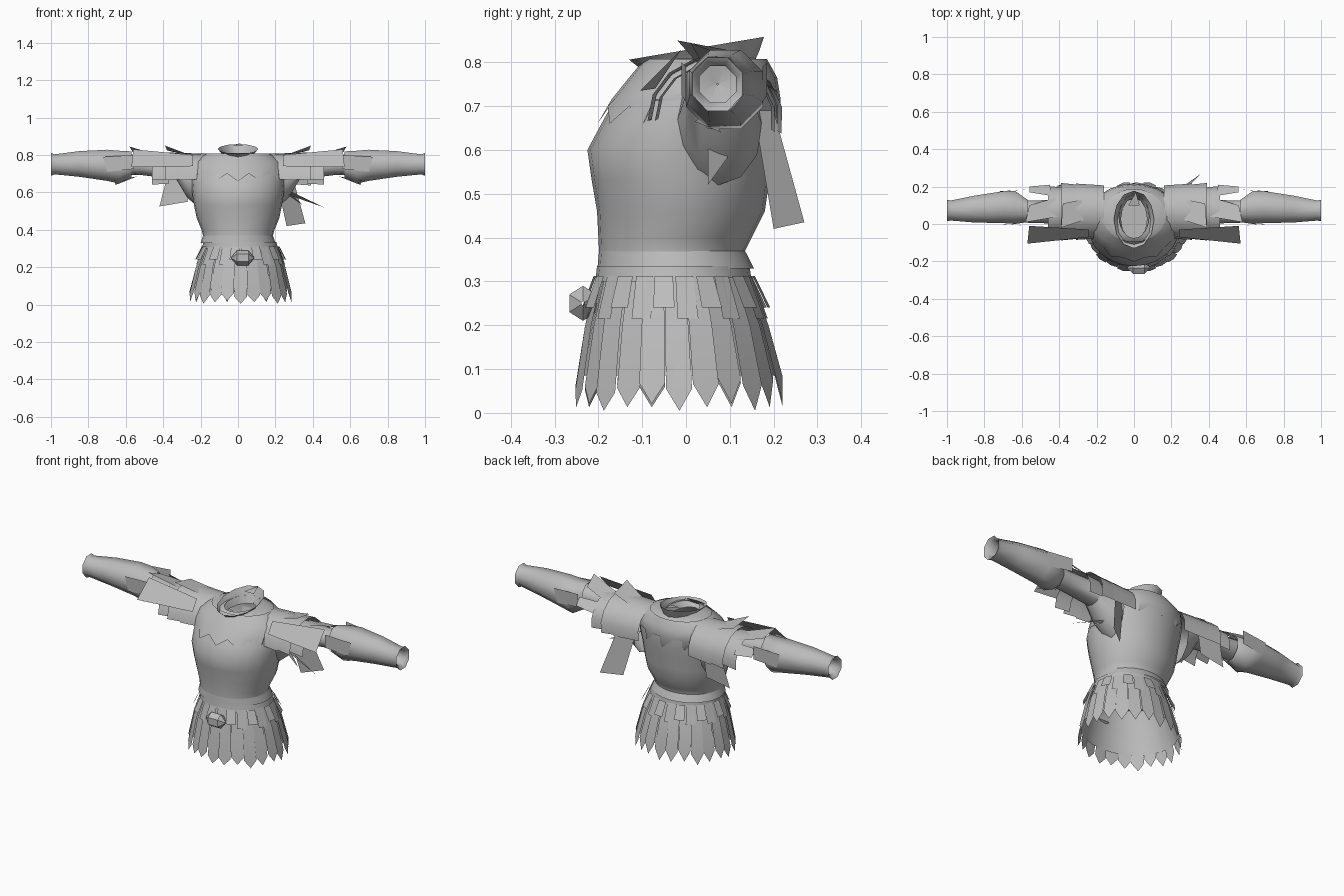
import bpy, bmesh, math
from math import sin, cos, pi

cube = bpy.data.objects.get("Cube")
if cube:
    bpy.data.objects.remove(cube, do_unlink=True)

steel = bpy.data.materials.new("grey steel")
steel.use_nodes = True
GREY = (0.5, 0.5, 0.5, 1)
steel.diffuse_color = GREY
steel.node_tree.nodes["Principled BSDF"].inputs["Base Color"].default_value = GREY


def make(name, verts, faces, angle=40):
    """Mesh object in the one material, smooth below the given edge angle."""
    bm = bmesh.new()
    vs = [bm.verts.new(v) for v in verts]
    for f in faces:
        bm.faces.new([vs[i] for i in f])
    bmesh.ops.recalc_face_normals(bm, faces=bm.faces)
    me = bpy.data.meshes.new(name)
    bm.to_mesh(me)
    bm.free()
    me.materials.append(steel)
    ob = bpy.data.objects.new(name, me)
    bpy.context.collection.objects.link(ob)
    bpy.ops.object.select_all(action='DESELECT')
    ob.select_set(True)
    bpy.context.view_layer.objects.active = ob
    bpy.ops.object.shade_smooth_by_angle(angle=math.radians(angle))
    return ob


def loft(name, rings, closed=True, **kw):
    """Skin a list of rings that share one point count."""
    n = len(rings[0])
    faces = []
    for r in range(len(rings) - 1):
        for i in range(n if closed else n - 1):
            j = (i + 1) % n
            faces.append((r * n + i, r * n + j, (r + 1) * n + j, (r + 1) * n + i))
    return make(name, [p for ring in rings for p in ring], faces, **kw)


def level(z, rx, front, back, n=24, cx=0.0, zig=0.0, tilt=0.0):
    """Level oval from half width and front and back y; zig makes inward teeth."""
    cy, ry = (front + back) / 2, (back - front) / 2
    ring = []
    for i in range(n):
        a, tooth = 2 * pi * i / n, zig * (i % 2)
        k = 1 - 2 * tooth
        ring.append((cx + k * rx * cos(a), cy + k * ry * sin(a),
                     z + tooth + tilt * sin(a)))
    return ring


def around_x(x, y, z, ry, rz, n=10, start=0.0, sweep=2 * pi):
    """Ring or arc about the arm axis, measured from straight up."""
    step = sweep / (n if sweep > 6 else n - 1)
    return [(x, y + ry * sin(start + i * step), z + rz * cos(start + i * step))
            for i in range(n)]


def plate(name, pts):
    return make(name, pts, [tuple(range(len(pts)))])


# Breastplate
loft("breastplate", [level(*r) for r in (
    (0.30, 0.19, -0.20, 0.14), (0.36, 0.185, -0.198, 0.13),
    (0.40, 0.195, -0.20, 0.15), (0.46, 0.22, -0.203, 0.18),
    (0.53, 0.235, -0.215, 0.19), (0.60, 0.245, -0.225, 0.20),
    (0.66, 0.25, -0.193, 0.208), (0.71, 0.25, -0.165, 0.21),
    (0.76, 0.245, -0.125, 0.205), (0.80, 0.18, -0.09, 0.18),
    (0.81, 0.08, -0.075, 0.155))])

# Yoke with a toothed lower edge
loft("shoulder_yoke", [level(0.66, 0.245, -0.202, 0.215, zig=0.04),
                       level(0.715, 0.25, -0.17, 0.216),
                       level(0.765, 0.24, -0.13, 0.208),
                       level(0.807, 0.17, -0.095, 0.185)])

# Flared collar, lower at the throat
loft("collar", [level(0.77, 0.07, -0.085, 0.14, 12),
                level(0.805, 0.085, -0.11, 0.165, 12, tilt=0.015),
                level(0.832, 0.108, -0.13, 0.178, 12, tilt=0.026)])
plate("collar_point", [(-0.03, 0.10, 0.85), (0.03, 0.10, 0.85), (0.01, 0.17, 0.862)])

# Waist lip, belt and closed inside
loft("waist_lip", [level(0.375, 0.185, -0.198, 0.132),
                   level(0.33, 0.2, -0.202, 0.155)])
loft("belt", [level(0.335, 0.195, -0.203, 0.145, cx=0.01),
              level(0.30, 0.202, -0.207, 0.15, cx=0.012)])
plate("waist_floor", level(0.31, 0.19, -0.2, 0.14))

# Faceted belt buckle
buckle = [around_x(0.025 + dx, -0.235, 0.25, r * 0.9, r, 6)
          for dx, r in ((-0.06, 0.005), (-0.03, 0.04), (0.03, 0.04), (0.06, 0.005))]
loft("buckle", buckle, angle=10)


def skirt_point(a, t, z, out=0.0):
    """Point on the flaring skirt; t runs from waist to hem."""
    rx, ry = 0.195 + 0.08 * t + out, 0.172 + 0.066 * t + out
    return (0.014 + rx * cos(a), -0.027 + 0.012 * t + ry * sin(a), z)


# Skirt lining
STRIPS = 24
loft("skirt_lining", [[skirt_point(2 * pi * i / STRIPS, t, z, -0.006)
                       for i in range(STRIPS)]
                      for t, z in ((0, 0.31), (0.5, 0.2), (0.9, 0.085))])

# Long pointed strips under short square tabs
for i in range(STRIPS):
    a, w = 2 * pi * i / STRIPS, 0.128
    out = 0.006 * (i % 2)
    tip = 0.005 + 0.008 * ((i * 7) % 3)
    hem = tip + 0.05 + 0.012 * sin(a)
    top, mid = 0.31, 0.2
    pts = [skirt_point(a - w, 0, top, out), skirt_point(a + w, 0, top, out),
           skirt_point(a + w, 0.5, mid, out), skirt_point(a + w, 0.92, hem, out),
           skirt_point(a, 1, tip, out),
           skirt_point(a - w, 0.92, hem, out), skirt_point(a - w, 0.5, mid, out)]
    make("skirt_strip", pts, [(0, 1, 2, 6), (6, 2, 3, 5), (5, 3, 4)])
    b, w = a + pi / STRIPS, 0.115
    low = 0.215 + 0.025 * (i % 2)
    plate("skirt_tab", [skirt_point(b - w, 0, 0.312, 0.006 + out),
                        skirt_point(b + w, 0, 0.312, 0.006 + out),
                        skirt_point(b + w, 0.38, low, 0.012 + out),
                        skirt_point(b - w, 0.38, low, 0.012 + out)])

for side, s in (("left", 1), ("right", -1)):
    # Sleeve with a wide gusset into the armpit
    loft(side + "_sleeve", [around_x(s * x, y, z, ry, rz, 12) for x, y, z, ry, rz in (
        (0.21, 0.075, 0.655, 0.10, 0.135), (0.27, 0.075, 0.68, 0.09, 0.11),
        (0.33, 0.07, 0.73, 0.07, 0.06), (0.52, 0.065, 0.745, 0.06, 0.052),
        (0.66, 0.07, 0.75, 0.06, 0.06))])

    # Forearm guard with a turned-in, closed wrist
    loft(side + "_forearm_guard", [around_x(s * x, y, z, ry, rz, 8, pi / 8)
         for x, y, z, ry, rz in (
        (0.57, 0.07, 0.75, 0.065, 0.075), (0.635, 0.088, 0.735, 0.095, 0.095),
        (0.70, 0.09, 0.745, 0.092, 0.09), (0.85, 0.08, 0.752, 0.078, 0.074),
        (0.98, 0.072, 0.75, 0.058, 0.058), (1.0, 0.072, 0.75, 0.062, 0.066),
        (0.985, 0.072, 0.75, 0.045, 0.045), (0.92, 0.072, 0.75, 0.045, 0.045),
        (0.91, 0.072, 0.75, 0.002, 0.002))], angle=50)
    # Pointed elbow wings
    for y, h in ((0.0, -0.01), (0.175, 0.185)):
        plate(side + "_elbow_wing", [(s * 0.56, h, 0.80), (s * 0.72, y, 0.79),
                                     (s * 0.70, y, 0.71), (s * 0.56, h, 0.725)])
    plate(side + "_elbow_point", [(s * 0.54, 0.05, 0.685), (s * 0.66, 0.02, 0.665),
                                  (s * 0.655, 0.08, 0.64)])

    # Overlapping shoulder bands, open underneath
    for x0, x1, r0, r1 in ((0.16, 0.31, 0.142, 0.152), (0.29, 0.39, 0.145, 0.155),
                           (0.37, 0.46, 0.13, 0.138)):
        loft(side + "_shoulder_band",
             [around_x(s * x0, 0.067, 0.675, r0, r0 - 0.01, 9, -1.6, 3.4),
              around_x(s * x1, 0.067, 0.67, r1, r1 - 0.01, 9, -1.6, 3.4)], closed=False)

    # Sloping front flap and small raised shards
    plate(side + "_front_flap", [(s * 0.24, -0.03, 0.80), (s * 0.56, -0.01, 0.83),
                                 (s * 0.57, -0.105, 0.735), (s * 0.24, -0.07, 0.74)])
    plate(side + "_top_shard", [(s * 0.27, 0.02, 0.805), (s * 0.39, -0.02, 0.85),
                                (s * 0.38, 0.11, 0.825), (s * 0.28, 0.13, 0.80)])
    plate(side + "_outer_shard", [(s * 0.40, 0.04, 0.79), (s * 0.58, 0.01, 0.845),
                                  (s * 0.56, 0.10, 0.81), (s * 0.42, 0.14, 0.78)])
    plate(side + "_rear_shard", [(s * 0.44, 0.15, 0.77), (s * 0.56, 0.17, 0.78),
                                 (s * 0.56, 0.20, 0.74), (s * 0.45, 0.21, 0.73)])

# Hanging back straps, longer on the left
plate("left_back_strap", [(0.20, 0.155, 0.69), (0.29, 0.20, 0.69),
                          (0.36, 0.27, 0.435), (0.26, 0.20, 0.42)])
plate("right_back_strap", [(-0.25, 0.20, 0.69), (-0.38, 0.215, 0.68),
                           (-0.42, 0.20, 0.525), (-0.27, 0.20, 0.55)])
# Loose splinters by the left arm
for x, z in ((0.46, 0.52), (0.35, 0.53)):
    plate("left_splinter", [(0.25, 0.05, 0.62), (0.26, 0.10, 0.59), (x, 0.05, z)])
